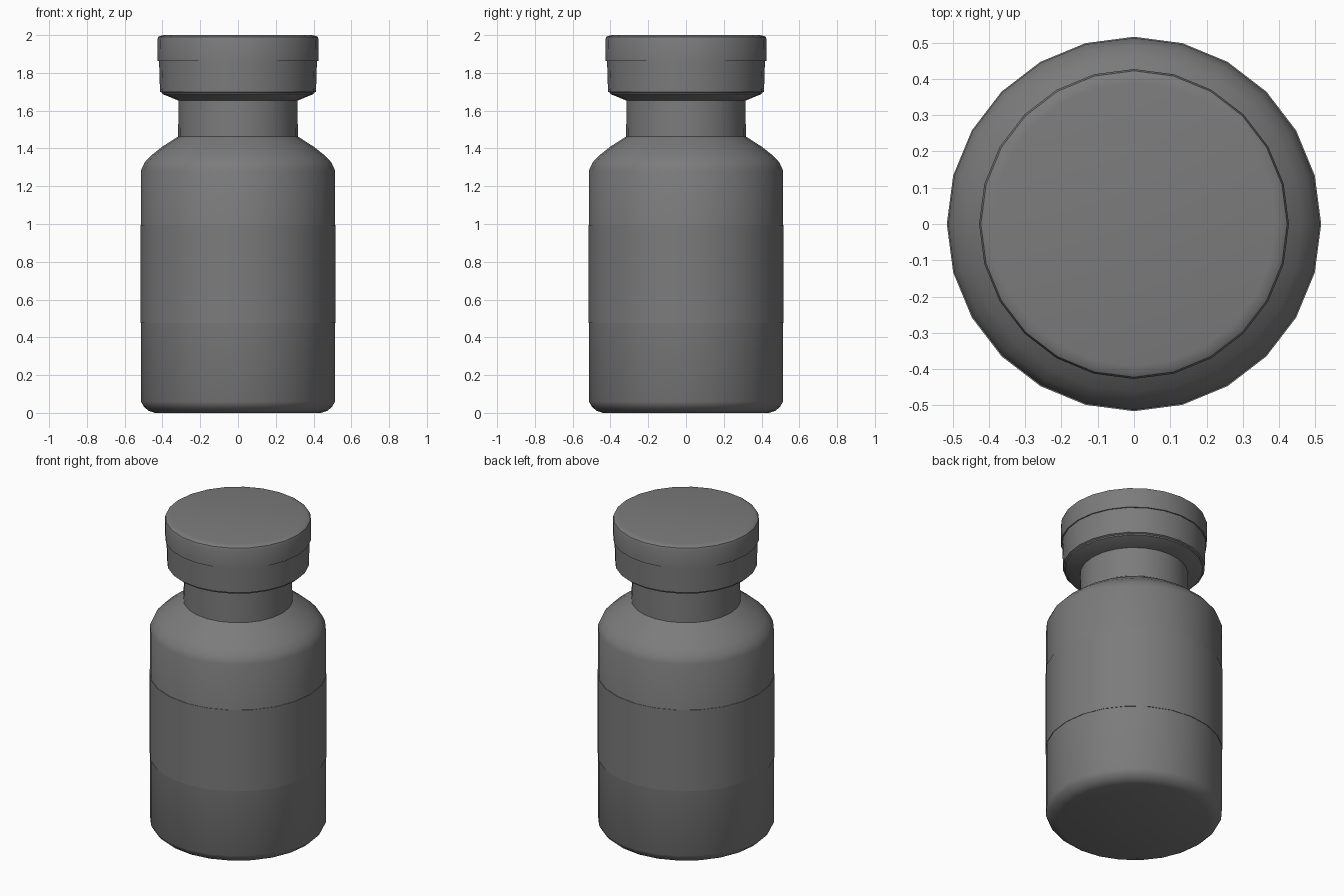
import bpy, bmesh, math

if "Cube" in bpy.data.objects:
    bpy.data.objects.remove(bpy.data.objects["Cube"])

SIDES = 24

grey = bpy.data.materials.new("plain grey")
grey.diffuse_color = (0.2, 0.2, 0.2, 1)
grey.use_nodes = True
grey.node_tree.nodes["Principled BSDF"].inputs["Base Color"].default_value = grey.diffuse_color


def lathe(name, profile, angle=40, cap_ends=True):
    """Revolve (radius, height) points about z, from bottom to top."""
    bm = bmesh.new()
    rings = []
    for r, z in profile:
        rings.append([bm.verts.new((r * math.cos(i * math.tau / SIDES),
                                    r * math.sin(i * math.tau / SIDES), z))
                      for i in range(SIDES)])
    for low, high in zip(rings, rings[1:]):
        for i in range(SIDES):
            j = (i + 1) % SIDES
            bm.faces.new((low[i], low[j], high[j], high[i]))
    if cap_ends:
        bm.faces.new(rings[0][::-1])
        bm.faces.new(rings[-1])
    mesh = bpy.data.meshes.new(name)
    bm.to_mesh(mesh)
    bm.free()
    mesh.materials.append(grey)
    ob = bpy.data.objects.new(name, mesh)
    bpy.context.collection.objects.link(ob)
    bpy.ops.object.select_all(action='DESELECT')
    ob.select_set(True)
    bpy.context.view_layer.objects.active = ob
    bpy.ops.object.shade_smooth_by_angle(angle=math.radians(angle))
    return ob


# Bottle: rounded foot, straight wall, sloping shoulder, neck
lathe("bottle", [(0.44, 0), (0.475, 0.012), (0.50, 0.035), (0.513, 0.06),
                 (0.513, 1.285), (0.495, 1.325), (0.463, 1.36), (0.40, 1.41),
                 (0.317, 1.463), (0.315, 1.66)])

# Label: thin sleeve around the wall
lathe("label", [(0.512, 0.475), (0.516, 0.475), (0.516, 0.995), (0.512, 0.995)],
      cap_ends=False)

# Lower cap ring with a bevelled underside
lathe("cap_ring", [(0.312, 1.652), (0.40, 1.688), (0.403, 1.695),
                   (0.413, 1.70), (0.418, 1.865)])

# Upper cap lid, standing slightly proud of the ring
lathe("cap_lid", [(0.415, 1.862), (0.425, 1.862), (0.427, 1.975),
                  (0.422, 1.99), (0.412, 1.996), (0.39, 2.0)])
